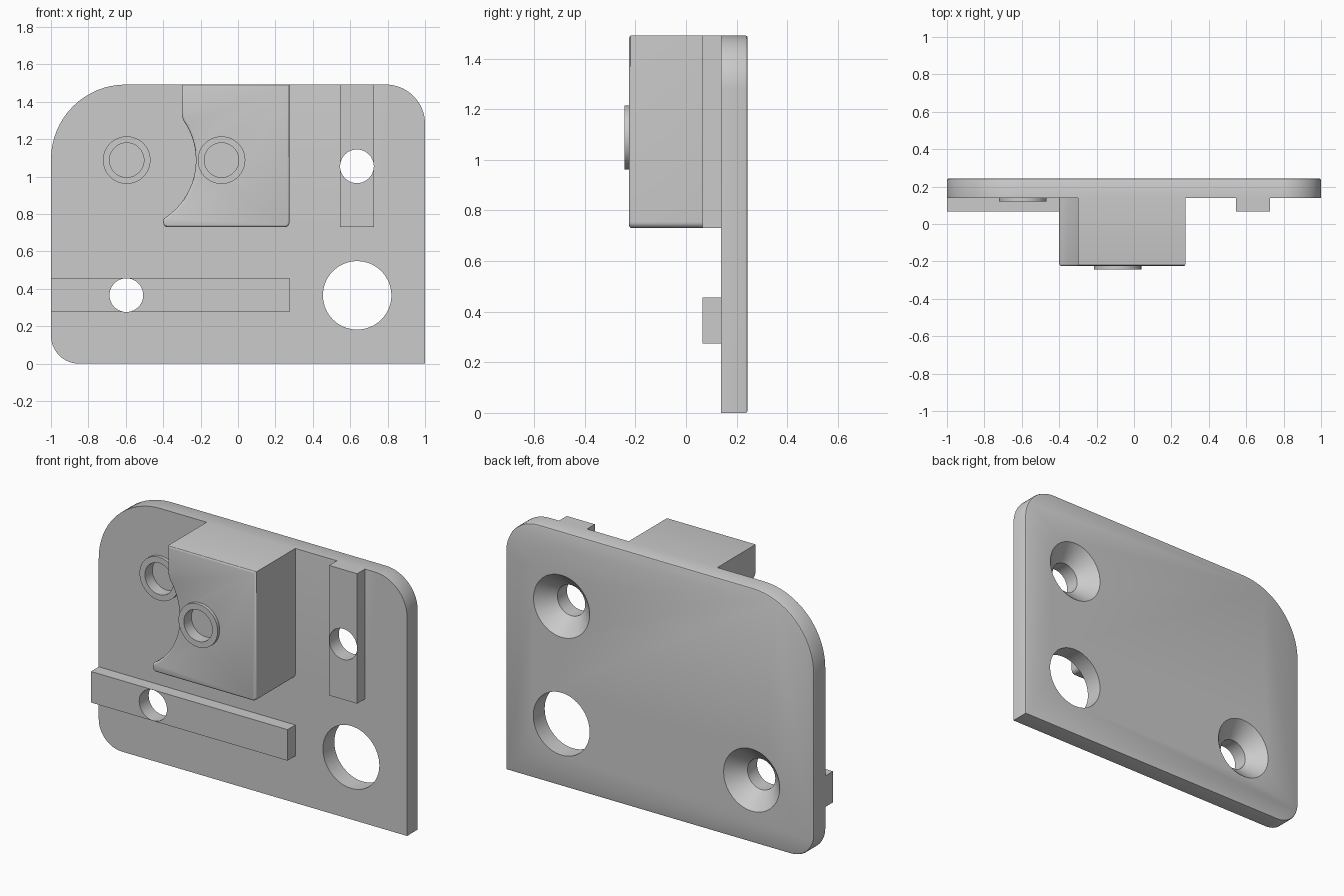
import bpy, bmesh
from math import sin, cos, tan, radians, pi
from mathutils import Vector

if "Cube" in bpy.data.objects:
    bpy.data.objects.remove(bpy.data.objects["Cube"])

grey = bpy.data.materials.new("plain_grey")
grey.use_nodes = True
grey.diffuse_color = (0.6, 0.6, 0.6, 1)
grey.node_tree.nodes["Principled BSDF"].inputs["Base Color"].default_value = (0.6, 0.6, 0.6, 1)

TOP, FACE, BACK = 1.492, 0.138, 0.244   # plate top, plate front and back
RAIL = 0.066                            # front of the rails
BLOCK = -0.225                          # front of the block
INSIDE = 0.19                           # depth to which parts sink into the plate


def rounded(corners, steps=16):
    """Turn (x, z, radius) corners into an outline with filleted corners."""
    out = []
    for i, (x, z, r) in enumerate(corners):
        p = Vector((x, z))
        if not r:
            out.append(p)
            continue
        a = (Vector(corners[i - 1][:2]) - p).normalized()
        b = (Vector(corners[(i + 1) % len(corners)][:2]) - p).normalized()
        half = a.angle(b) / 2
        inward = (a + b).normalized()
        across = (b - a).normalized()
        centre = p + inward * r / sin(half)
        sweep = pi / 2 - half
        for k in range(steps + 1):
            t = sweep * (2 * k / steps - 1)
            out.append(centre + r * (across * sin(t) - inward * cos(t)))
    return out


def finish(name, bm):
    bmesh.ops.recalc_face_normals(bm, faces=bm.faces)
    mesh = bpy.data.meshes.new(name)
    bm.to_mesh(mesh)
    bm.free()
    mesh.materials.append(grey)
    obj = bpy.data.objects.new(name, mesh)
    bpy.context.collection.objects.link(obj)
    return obj


def prism(name, outline, y0, y1, soft_y=None, soft=0.012, segments=3):
    """Extrude an x-z outline along y, softening the rim at soft_y."""
    bm = bmesh.new()
    near = [bm.verts.new((x, y0, z)) for x, z in outline]
    far = [bm.verts.new((x, y1, z)) for x, z in outline]
    bm.faces.new(near)
    bm.faces.new(far[::-1])
    for i in range(len(near)):
        bm.faces.new((near[i], near[i - 1], far[i - 1], far[i]))
    bmesh.ops.recalc_face_normals(bm, faces=bm.faces)
    if soft_y is not None:
        rim = [e for e in bm.edges if all(abs(v.co.y - soft_y) < 1e-5 for v in e.verts)]
        bmesh.ops.bevel(bm, geom=rim, offset=soft, segments=segments, profile=0.5, affect='EDGES')
    return finish(name, bm)


def box(name, x0, x1, z0, z1, y0, y1):
    return prism(name, [(x0, z0), (x1, z0), (x1, z1), (x0, z1)], y0, y1)


def lathe(name, x, z, profile, n=64):
    """Closed round solid along y through (radius, y) stations."""
    bm = bmesh.new()
    rings = [[bm.verts.new((x + r * cos(2 * pi * k / n), y, z + r * sin(2 * pi * k / n)))
              for k in range(n)] for r, y in profile]
    for a, b in zip(rings, rings[1:]):
        for k in range(n):
            bm.faces.new((a[k], a[(k + 1) % n], b[(k + 1) % n], b[k]))
    bm.faces.new(rings[0])
    bm.faces.new(rings[-1])
    return finish(name, bm)


def combine(body, part, operation):
    mod = body.modifiers.new(part.name, 'BOOLEAN')
    mod.operation, mod.solver, mod.object = operation, 'EXACT', part
    bpy.context.view_layer.update()
    graph = bpy.context.evaluated_depsgraph_get()
    mesh = bpy.data.meshes.new_from_object(body.evaluated_get(graph))
    body.modifiers.clear()
    body.data = mesh
    bpy.data.objects.remove(part)


# Plate with three rounded corners and a softened back rim
plate = prism("mounting_plate", rounded([(1, 0, 0), (1, TOP, 0.21), (-1, TOP, 0.4), (-1, 0, 0.15)]),
              FACE, BACK, BACK, 0.01, 2)

# Block whose side is scooped around the magnet seat on the plate
MX, MZ, SCOOP = -0.595, 1.088, 0.37
scoop = [(MX + SCOOP * cos(radians(a)), MZ + SCOOP * sin(radians(a)), 0) for a in range(30, -56, -5)]
block_outline = rounded([(0.275, 0.73, 0.025), (0.275, TOP, 0), (-0.3, TOP, 0), (-0.3, 1.31, 0.1)]
                        + scoop + [(-0.4, 0.775, 0.02), (-0.4, 0.73, 0.025)], 6)
block = prism("scooped_block", block_outline, BLOCK, INSIDE, BLOCK)

# Rails and raised rims, merged with the plate
parts = [block,
         box("upright_rail", 0.545, 0.727, 0.73, TOP, RAIL, INSIDE),
         box("level_rail", -1, 0.275, 0.275, 0.457, RAIL, INSIDE)]
seats = [(MX, FACE), (-0.088, BLOCK)]
for x, y in seats:
    parts.append(lathe("magnet_rim", x, MZ, [(0.127, y - 0.019), (0.127, y + 0.03)]))
for part in parts:
    combine(plate, part, 'UNION')

# Magnet pockets, countersunk screw holes and the large opening
cutters = [lathe("pocket_cutter", x, MZ, [(0.092, y - 0.1), (0.092, y + 0.05)]) for x, y in seats]
for x, z in ((0.636, 1.055), (-0.597, 0.366)):
    cutters.append(lathe("screw_cutter", x, z, [(0.09, RAIL - 0.1), (0.09, BACK - 0.09),
                                                (0.182, BACK), (0.182, BACK + 0.1)]))
cutters.append(lathe("opening_cutter", 0.637, 0.365, [(0.183, 0), (0.183, BACK + 0.1)]))
for cutter in cutters:
    combine(plate, cutter, 'DIFFERENCE')

# Smooth curved walls, keep machined edges sharp
bpy.ops.object.select_all(action='DESELECT')
plate.select_set(True)
bpy.context.view_layer.objects.active = plate
bpy.ops.object.shade_smooth_by_angle(angle=radians(30))
